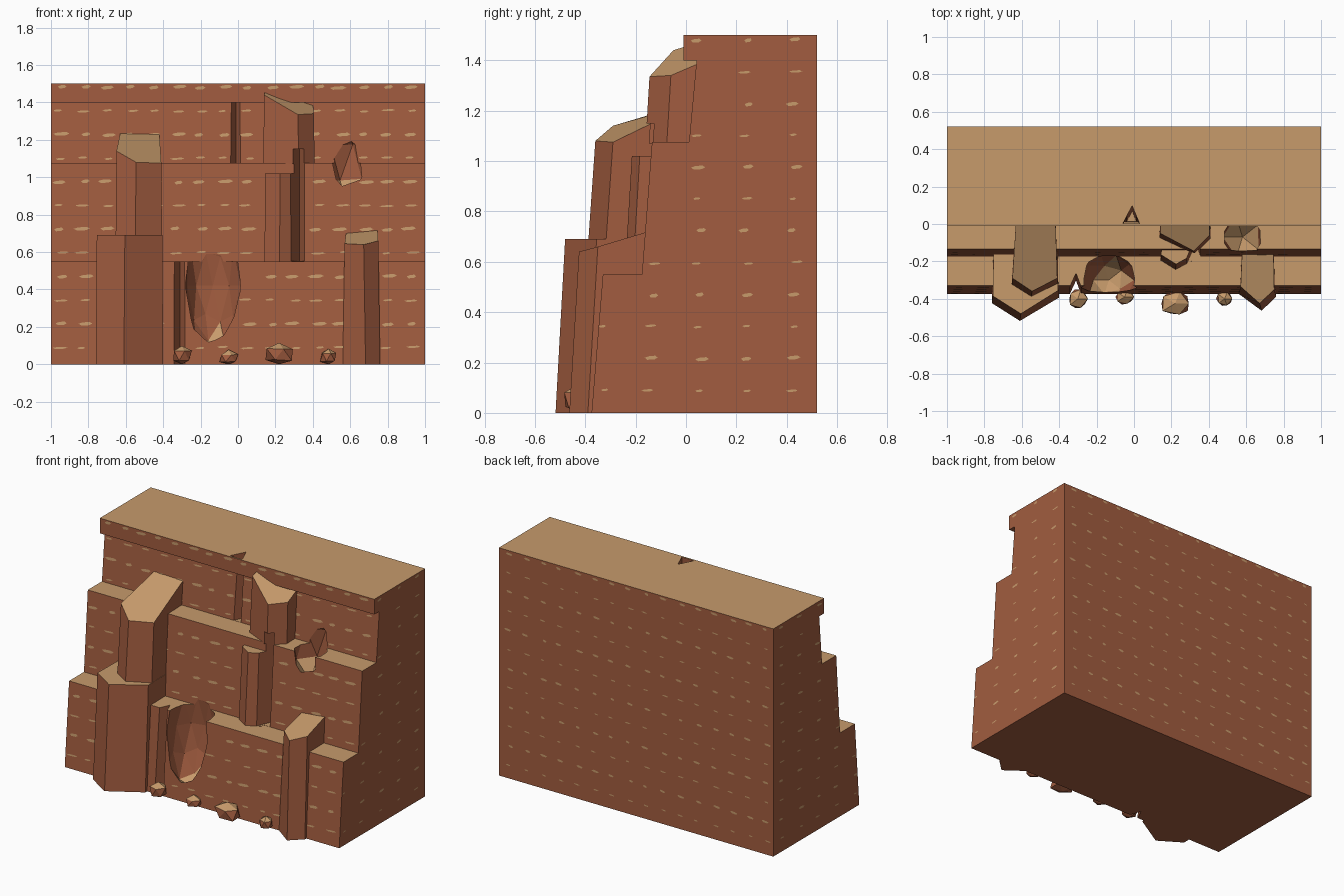
import bpy, bmesh, random
from mathutils import Vector
from mathutils.bvhtree import BVHTree

if "Cube" in bpy.data.objects:
    bpy.data.objects.remove(bpy.data.objects["Cube"])

random.seed(4)


def material(name, col):
    m = bpy.data.materials.new(name)
    m.diffuse_color = (*col, 1)
    m.use_nodes = True
    m.node_tree.nodes["Principled BSDF"].inputs["Base Color"].default_value = m.diffuse_color
    return m


ROCK = material("red brown rock", (0.36, 0.108, 0.05))
SAND = material("sandy tan ledge", (0.57, 0.325, 0.148))


def make(name, bm):
    bmesh.ops.recalc_face_normals(bm, faces=bm.faces[:])
    me = bpy.data.meshes.new(name)
    bm.to_mesh(me)
    bm.free()
    ob = bpy.data.objects.new(name, me)
    bpy.context.collection.objects.link(ob)
    return ob


def paint(ob, limit=0.5):
    """Faces that look up are sandy, the rest is rock."""
    ob.data.materials.clear()
    ob.data.materials.append(ROCK)
    ob.data.materials.append(SAND)
    for p in ob.data.polygons:
        p.use_smooth = False
        p.material_index = 1 if p.normal.z > limit else 0


def prism(name, bottom, top):
    """Solid between two matching rings of points."""
    bm = bmesh.new()
    a = [bm.verts.new(p) for p in bottom]
    b = [bm.verts.new(p) for p in top]
    n = len(a)
    bm.faces.new(a)
    bm.faces.new(b)
    for i in range(n):
        bm.faces.new((a[i], a[(i + 1) % n], b[(i + 1) % n], b[i]))
    return make(name, bm)


def column(name, top, z0, lean=0.065, spread=0.0):
    """Rock pillar dropped from its top ring, leaning back like the cliff."""
    cx = sum(p[0] for p in top) / len(top)
    low = [(x + (spread if x > cx else -spread), y - lean * (z - z0), z0) for x, y, z in top]
    return prism(name, low, top)


def boulder(name, centre, radii, sub=1, jitter=0.12, floor=None):
    bm = bmesh.new()
    bmesh.ops.create_icosphere(bm, subdivisions=sub, radius=1)
    for v in bm.verts:
        k = 1 + random.uniform(-jitter, jitter)
        v.co = Vector([centre[i] + v.co[i] * radii[i] * k for i in range(3)])
        if floor is not None:
            v.co.z = max(v.co.z, floor)
    return make(name, bm)


def cut(ob, cutters):
    bpy.context.view_layer.objects.active = ob
    for c in cutters:
        m = ob.modifiers.new("cut", 'BOOLEAN')
        m.operation, m.solver, m.object = 'DIFFERENCE', 'EXACT', c
        bpy.ops.object.modifier_apply(modifier=m.name)


# stepped cliff body
PROFILE = [(-0.375, 0), (-0.33, 0.55), (-0.175, 0.55), (-0.135, 1.075), (0.012, 1.075),
           (0.042, 1.4), (-0.01, 1.4), (-0.01, 1.5), (0.52, 1.5), (0.52, 0)]
body = prism("cliff_body", [(-1, y, z) for y, z in PROFILE], [(1, y, z) for y, z in PROFILE])

# pillars
low_left = column("lower_left_pillar", [(-0.75, -0.1, 0.69), (-0.755, -0.385, 0.69), (-0.605, -0.48, 0.69),
                  (-0.405, -0.355, 0.69), (-0.41, -0.1, 0.69)], 0, 0.055, 0.005)
up_left = column("upper_left_pillar", [(-0.63, 0.03, 1.235), (-0.65, -0.29, 1.14), (-0.545, -0.36, 1.08),
                 (-0.41, -0.29, 1.075), (-0.42, 0.03, 1.23)], 0.55, 0.07, 0.005)
high = column("upper_right_pillar", [(0.15, 0.08, 1.48), (0.14, -0.05, 1.44), (0.32, -0.145, 1.335),
              (0.405, -0.06, 1.34), (0.4, 0.08, 1.40)], 1.07, 0.06, 0.005)
mid = column("middle_pillar", [(0.15, -0.05, 1.02), (0.145, -0.165, 1.02), (0.225, -0.215, 1.02),
             (0.305, -0.17, 1.02), (0.3, -0.05, 1.02)], 0.55, 0.06, 0.003)
right = column("lower_right_pillar", [(0.58, -0.1, 0.72), (0.57, -0.335, 0.645), (0.672, -0.425, 0.64),
               (0.75, -0.35, 0.66), (0.745, -0.1, 0.735)], 0, 0.06, 0.01)

# hidden cutters: three fissures and two broken hollows
fissures = [column("fissure_cutter", [(x - w, yf, z1), (x + w, yf, z1), (x + 0.005, yb, z1)], z0, lean)
            for x, w, yf, yb, z0, z1, lean in
            [(-0.015, 0.045, 0.004, 0.10, 1.076, 1.53, 0.07),
             (-0.315, 0.05, -0.38, -0.26, -0.02, 0.6, 0.07),
             (0.325, 0.055, -0.2, -0.06, 0.551, 1.15, 0.07)]]
hollows = [boulder("lower_hollow_cutter", (-0.135, -0.3, 0.42), (0.15, 0.16, 0.36), 2, 0.07),
           boulder("upper_hollow_cutter", (0.58, -0.07, 1.08), (0.12, 0.13, 0.21), 1, 0.06)]
cut(body, fissures + hollows)
for pillar in (high, mid):
    cut(pillar, fissures[2:])
for c in fissures + hollows:
    bpy.data.objects.remove(c)
for ob in (body, low_left, up_left, high, mid, right):
    paint(ob)

# fallen stones along the foot
for x, y, rx, ry, h in [(-0.30, -0.40, 0.055, 0.058, 0.10), (-0.05, -0.39, 0.053, 0.045, 0.072),
                        (0.22, -0.425, 0.085, 0.07, 0.115), (0.485, -0.40, 0.047, 0.045, 0.085)]:
    paint(boulder("fallen_stone", (x, y, h * 0.45), (rx, ry, h * 0.58), 1, 0.1, 0.0), 0.6)

# sandy strata flecks: thin plates in rows on the walls
bpy.context.view_layer.update()
tree = BVHTree.FromObject(body, bpy.context.evaluated_depsgraph_get())
flecks = bmesh.new()


def front_y(z):
    for (y0, z0), (y1, z1) in (PROFILE[0:2], PROFILE[2:4], PROFILE[4:6], PROFILE[6:8]):
        if z <= z1:
            return y0 + (y1 - y0) * (z - z0) / (z1 - z0)
    return -0.01


def fleck(place, u, z, w, h):
    ring = [(-1, 0), (-0.6, -1), (0.5, -0.8), (1, 0.1), (0.6, 1), (-0.4, 0.7)]
    pts = [Vector(place(u + a * w, z + b * h)) for a, b in ring]
    if all(tree.find_nearest(p)[3] < 0.004 for p in pts):
        flecks.faces.new([flecks.verts.new(p) for p in pts])


G = 0.002
walls = [(lambda u, z: (u, front_y(z) - G, z), -0.95, 0.97, 0.125, 1.0),
         (lambda u, z: (u, 0.52 + G, z), -0.95, 0.97, 0.125, 0.6),
         (lambda u, z: (1 + G, u, z), -0.33, 0.5, 0.19, 0.65),
         (lambda u, z: (-1 - G, u, z), -0.33, 0.5, 0.19, 0.65)]
for place, u0, u1, step, size in walls:
    for row in range(12):
        z = 0.09 + row * 0.1265
        strong = row % 2
        u = u0
        while u < u1:
            w = random.uniform(0.022, 0.045) * size * (1 if strong else 0.9)
            h = (0.010 if strong else 0.006) * (0.5 + size / 2)
            fleck(place, u + random.uniform(-0.015, 0.015), z + random.uniform(-0.004, 0.004), w, h)
            u += step
strata = make("strata_flecks", flecks)
strata.data.materials.append(SAND)
# turn every fleck outward from the cliff
for p in strata.data.polygons:
    if p.normal.dot(p.center - Vector((p.center.x * 0.9, 0.1, p.center.z))) < 0:
        p.flip()
